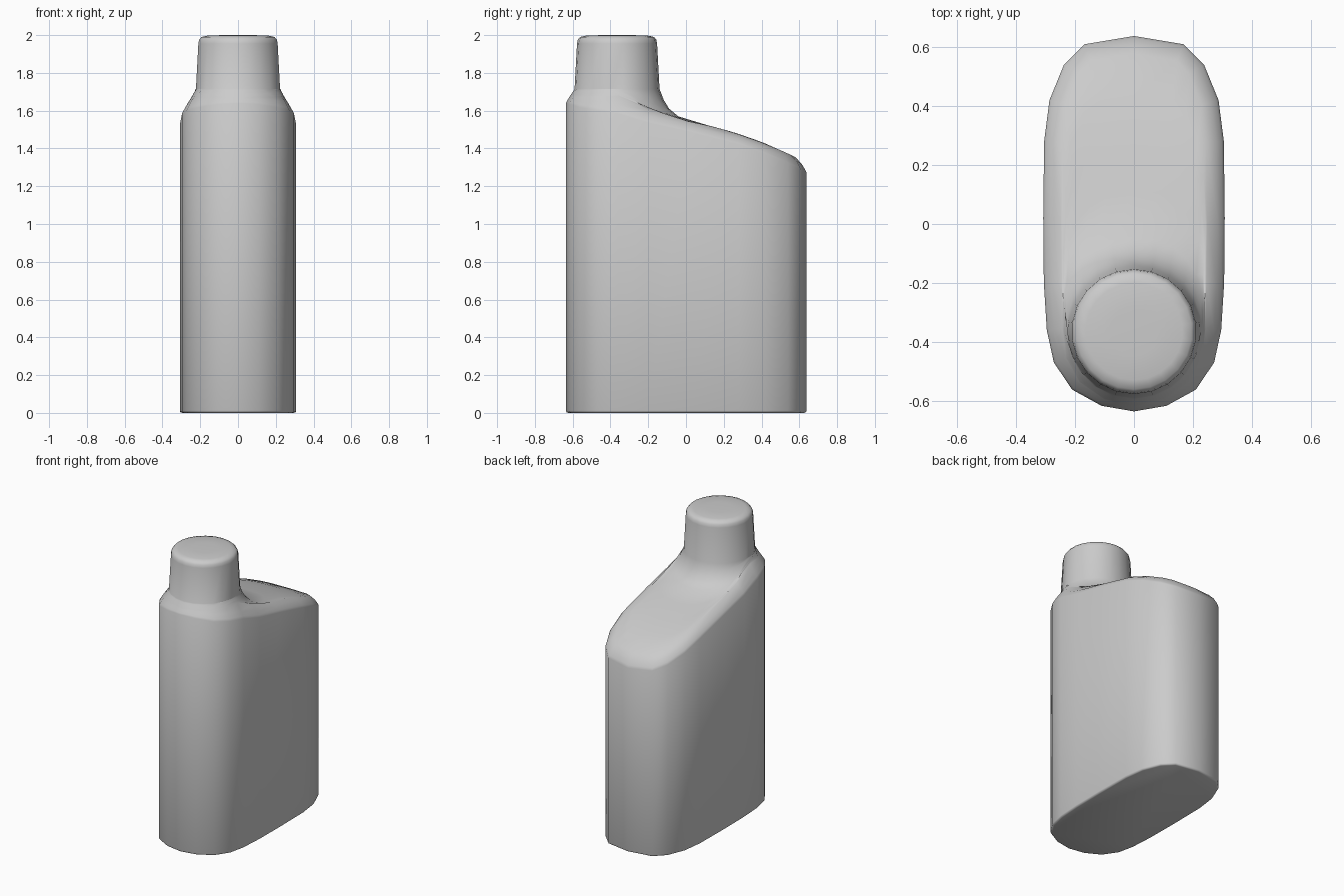
import bpy, bmesh, math
from mathutils import Vector

cube = bpy.data.objects.get("Cube")
if cube:
    bpy.data.objects.remove(cube, do_unlink=True)

grey = bpy.data.materials.new("plain grey")
grey.use_nodes = True
colour = (0.6, 0.6, 0.6, 1)
grey.diffuse_color = colour
grey.node_tree.nodes["Principled BSDF"].inputs["Base Color"].default_value = colour

# Footprint: right half from front to back, then mirrored
half = [(0, -.636), (.11, -.617), (.21, -.562), (.272, -.47), (.296, -.36), (.306, -.2),
        (.308, .02), (.305, .28), (.287, .42), (.238, .54), (.168, .61), (0, .638)]
outline = [Vector(p) for p in half] + [Vector((-x, y)) for x, y in half[-2:0:-1]]
count = len(outline)
neck_centre = Vector((0, -.365))
neck_radius, neck_base = .225, 1.715


def circle(radius):
    angles = [2 * math.pi * i / count for i in range(count)]
    return [neck_centre + radius * Vector((math.sin(a), -math.cos(a))) for a in angles]


def inward(i):
    along = outline[(i + 1) % count] - outline[i - 1]
    return Vector((-along.y, along.x)).normalized()


def deck(y):
    # Sloping top, curving down towards the back
    return 1.545 - .17 * y - (.27 * y * y if y > 0 else 0)


def shoulder_height(p, inset):
    # Rounded rim plus a fillet that climbs to the neck
    gap = max(0, (p - neck_centre).length - neck_radius)
    rim = .055 * max(0, 1 - inset / .08) ** 2.5
    fade = math.exp(-gap / .045)
    base = deck(p.y)
    return base - rim * (1 - fade) + (neck_base - base) * fade


neck = circle(neck_radius)
gaps = [(o - n).length for o, n in zip(outline, neck)]
rings = []

# Base edge and straight walls
for inset, z in ((.012, 0), (.003, .004), (0, .012)):
    rings.append([(*(o + inward(i) * inset), z) for i, o in enumerate(outline)])

# Rounded rim
for inset, share in ((0, 0), (.008, .1), (.025, .25), (.06, .4)):
    ring = []
    for i, o in enumerate(outline):
        s = min(inset, gaps[i] * share)
        p = o + inward(i) * s
        ring.append((*p, shoulder_height(p, s)))
    rings.append(ring)

# Top deck running into the neck fillet
rim = [Vector(p[:2]) for p in rings[-1]]
for reach, left in ((.25, 0), (.5, 0), (.75, 0), (1, .1), (1, .05), (1, .022), (1, 0)):
    ring = []
    for i, start in enumerate(rim):
        span = (start - neck[i]).length
        if reach < 1:
            t = reach * (1 - min(.1 / span, .7))
        else:
            t = 1 - min(left, span * left * 7) / span
        p = start.lerp(neck[i], t)
        ring.append((*p, shoulder_height(p, (p - outline[i]).length)))
    rings.append(ring)

# Tapered neck with a rounded top
for radius, z in ((.212, 1.955), (.208, 1.975), (.196, 1.99), (.165, 1.997), (.08, 2)):
    rings.append([(*p, z) for p in circle(radius)])

# Skin the rings
bm = bmesh.new()
verts = [[bm.verts.new(p) for p in ring] for ring in rings]
for lower, upper in zip(verts, verts[1:]):
    for i in range(count):
        j = (i + 1) % count
        bm.faces.new((lower[i], lower[j], upper[j], upper[i]))
bm.faces.new(verts[0][::-1])
bm.faces.new(verts[-1])
bmesh.ops.recalc_face_normals(bm, faces=bm.faces)

mesh = bpy.data.meshes.new("bottle")
bm.to_mesh(mesh)
bm.free()
mesh.materials.append(grey)
bottle = bpy.data.objects.new("bottle", mesh)
bpy.context.collection.objects.link(bottle)
bpy.context.view_layer.objects.active = bottle
bottle.select_set(True)
bpy.ops.object.shade_smooth_by_angle(angle=math.radians(50))
